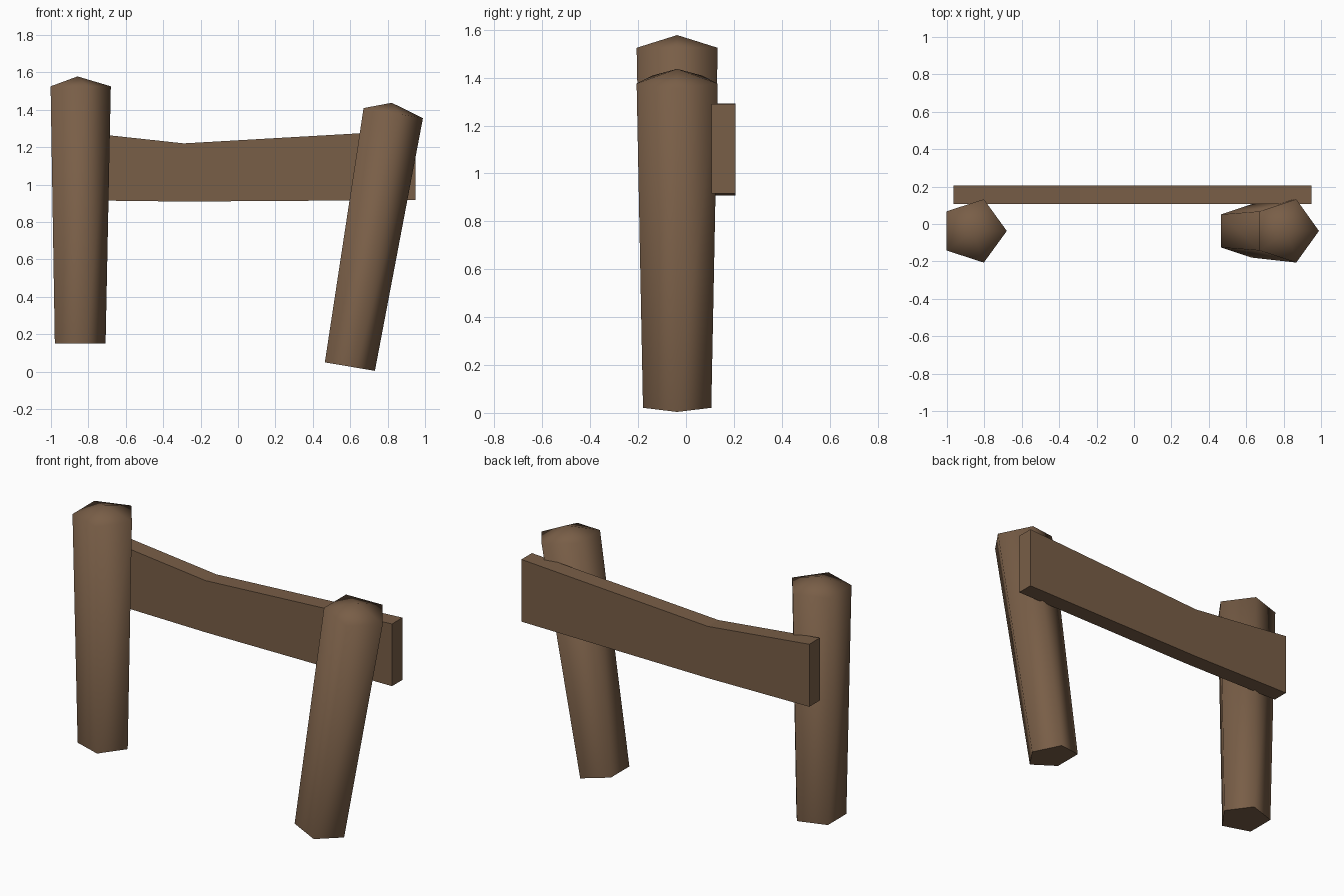
import bpy, bmesh, math
from mathutils import Matrix

if "Cube" in bpy.data.objects:
    bpy.data.objects.remove(bpy.data.objects["Cube"])

wood = bpy.data.materials.new("brown wood")
wood.diffuse_color = (0.19, 0.112, 0.063, 1)
wood.use_nodes = True
wood.node_tree.nodes["Principled BSDF"].inputs["Base Color"].default_value = wood.diffuse_color


def make_object(name, bm):
    bmesh.ops.recalc_face_normals(bm, faces=bm.faces)
    mesh = bpy.data.meshes.new(name)
    bm.to_mesh(mesh)
    bm.free()
    mesh.materials.append(wood)
    obj = bpy.data.objects.new(name, mesh)
    bpy.context.collection.objects.link(obj)
    return obj


def post(name, location, tilt):
    """Five-sided post, wider at the top, with a low pointed cap."""
    bm = bmesh.new()
    rings = []
    for r, z in ((0.15, 0.0), (0.178, 1.375)):
        rings.append([bm.verts.new((r * math.cos(math.tau * i / 5),
                                    r * math.sin(math.tau * i / 5), z)) for i in range(5)])
    apex = bm.verts.new((0, 0, 1.428))
    low, high = rings
    bm.faces.new(low[::-1])
    for i in range(5):
        j = (i + 1) % 5
        bm.faces.new((low[i], low[j], high[j], high[i]))
        bm.faces.new((high[i], high[j], apex))
    bm.transform(Matrix.Translation(location) @ Matrix.Rotation(math.radians(tilt), 4, 'Y'))
    obj = make_object(name, bm)
    # smooth sides and cap, crisp bottom edge
    bpy.ops.object.select_all(action='DESELECT')
    obj.select_set(True)
    bpy.context.view_layer.objects.active = obj
    bpy.ops.object.shade_smooth_by_angle(angle=math.radians(80))


# upright and leaning posts
post("left_post", (-0.858, -0.037, 0.15), 0)
post("right_post", (0.584, -0.037, 0.029), 9.6)

# sagging rail behind the posts: (x, bottom z, top z)
bm = bmesh.new()
rows = []
for x, z0, z1 in ((-0.965, 0.917, 1.293), (-0.29, 0.909, 1.22), (0.95, 0.917, 1.291)):
    rows.append([bm.verts.new(p) for p in
                 ((x, 0.107, z0), (x, 0.207, z0), (x, 0.207, z1), (x, 0.107, z1))])
bm.faces.new(rows[0])
bm.faces.new(rows[-1])
for a, b in zip(rows, rows[1:]):
    for i in range(4):
        j = (i + 1) % 4
        bm.faces.new((a[i], a[j], b[j], b[i]))
make_object("rail", bm)
